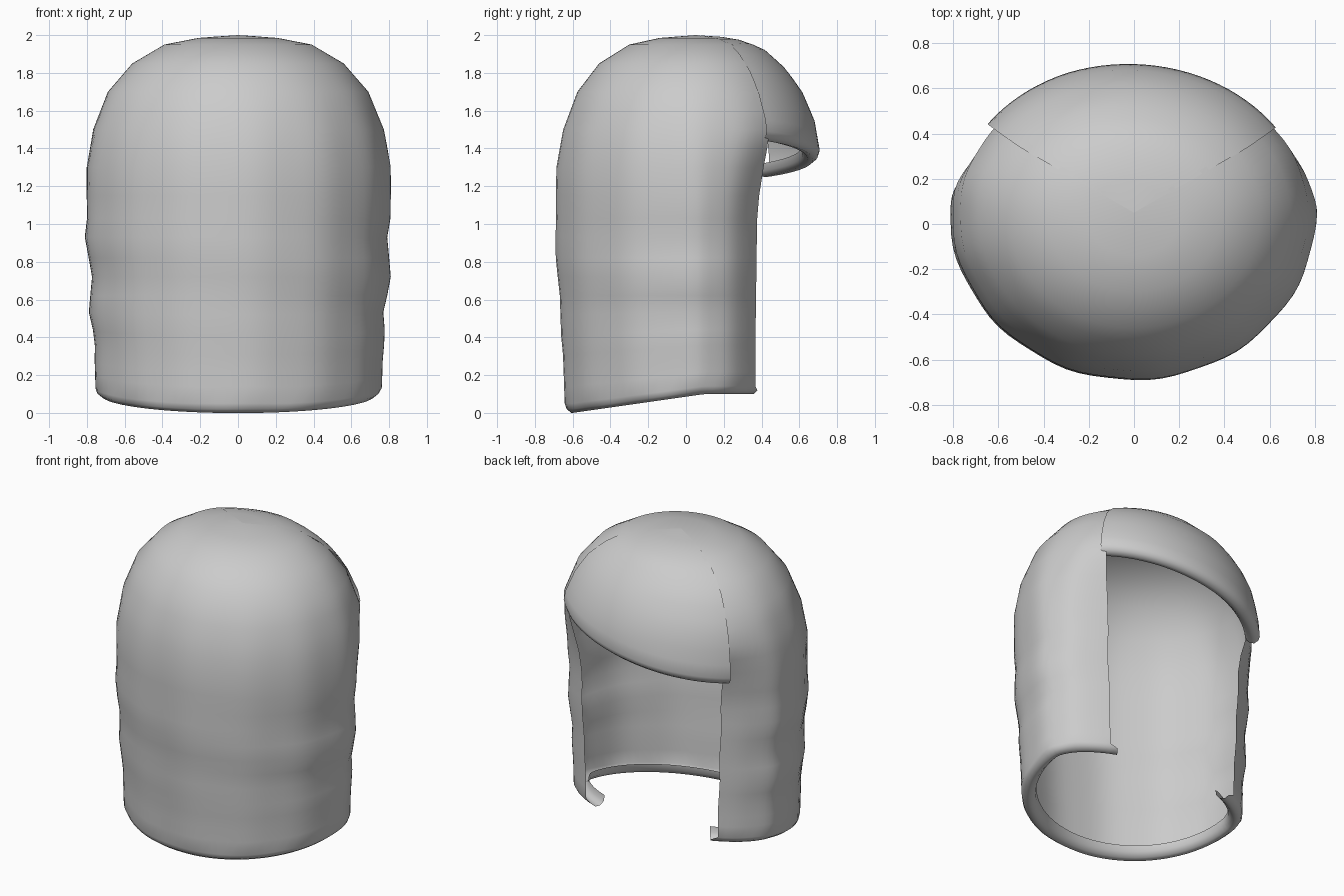
import bpy, bmesh
from math import sin, cos, radians, pi

if "Cube" in bpy.data.objects:
    bpy.data.objects.remove(bpy.data.objects["Cube"])

YC = .05   # the widest section lies slightly toward +y
# profile rows: z, half width in x, depth to -y, depth to +y, opening edge angle
PROFILE = [
    (0.00, .757, .64, .47, 49), (0.30, .765, .65, .47, 49), (0.60, .785, .67, .475, 49),
    (0.90, .80, .69, .48, 49), (1.10, .805, .69, .485, 49), (1.30, .805, .685, .56, 45),
    (1.50, .77, .65, .675, 39), (1.70, .69, .575, .605, 38), (1.85, .56, .46, .50, 38),
    (1.95, .39, .30, .37, 38), (1.985, .21, .14, .24, 38), (2.00, 0, -.05, .05, 38)]
# fringe rows: z, half width in x, depth to +y
FRINGE = [(1.2, .80, .72), (1.35, .80, .715), (1.55, .765, .68), (1.70, .70, .615), (1.82, .61, .53),
          (1.92, .47, .42), (1.97, .33, .31), (1.99, .19, .20), (2.0, 0, .05)]
# rolled lip below each hem: inward distance, height above the lowest point
LIP = [(.095, .07), (.09, .03), (.065, .004), (.035, 0), (.01, .02)]


def sample(table, z):
    z = max(table[0][0], min(table[-1][0], z))
    for a, b in zip(table, table[1:]):
        if z <= b[0]:
            f = (z - a[0]) / (b[0] - a[0])
            return [p + (q - p) * f for p, q in zip(a, b)]


def sheet(name, rows, cols, point):
    """Smooth grid surface from point(row, 0..1)."""
    bm = bmesh.new()
    grid = [[bm.verts.new(point(r, c / cols)) for c in range(cols + 1)] for r in rows]
    for lo, hi in zip(grid, grid[1:]):
        for c in range(cols):
            bm.faces.new((lo[c], lo[c + 1], hi[c + 1], hi[c]))
    bmesh.ops.remove_doubles(bm, verts=bm.verts, dist=1e-4)
    for f in bm.faces:
        f.smooth = True
    me = bpy.data.meshes.new(name)
    bm.to_mesh(me)
    bm.free()
    ob = bpy.data.objects.new(name, me)
    bpy.context.collection.objects.link(ob)
    return ob


# long hair shell, open toward +y
def shell_point(row, u):
    lip = isinstance(row, tuple)
    z = 0.05 if lip else row
    _, rx, rf, rb, edge = sample(PROFILE, z)
    if lip:
        rx, rf, rb = rx - row[0], rf - row[0], rb - row[0]
        edge += 4                      # lip ends poke out as small tabs
    t = radians(-180 - edge + u * (180 + 2 * edge))
    x, y = rx * cos(t), YC + ((rb - YC) if sin(t) > 0 else (rf + YC)) * sin(t)
    hem = .1 * min(1, max(0, (y + .6) / .7))
    if lip:
        return x, y, hem + row[1]
    k = 1
    # soft waves in the lower half, stronger toward the sides
    if .25 < z < 1.08:
        peak = .93 - (x / .8 + 1) * .105
        fade = min(1, (z - .25) / .2, (1.08 - z) / .1)
        k += (.006 + .012 * cos(t) ** 4) * cos(2 * pi * (z - peak) / .41) * fade
    # shallow vertical locks
    if z < 1.8:
        k += .005 * cos(13 * t) * min(1, (1.8 - z) / .4)
    return x * k, (y * k if y < 0 else y), z + hem * max(0, 1 - z / .6)


shell_rows = LIP + [.05, .14, .22, .31, .41, .52, .62, .72, .82, .93, 1.03, 1.15, 1.3, 1.4, 1.5,
                    1.6, 1.7, 1.78, 1.85, 1.9, 1.95, 1.985, 2.0]
sheet("long_hair_shell", shell_rows, 64, shell_point)


# slanted fringe over the opening
def fringe_point(row, u):
    t = radians(36 + 108 * u)
    low = 1.345 + .15 * .8 * cos(t)
    lip = isinstance(row, tuple)
    z = low + row[1] if lip else low + .05 + (1.95 - low) * row
    if not lip and row == 1:
        z = 2.0
    _, rx, ry = sample(FRINGE, low + .05 if lip else z)
    inset = row[0] if lip else 0
    return (rx - inset) * cos(t), YC + (ry - YC - inset) * sin(t), z


fringe_rows = LIP + [0, .12, .25, .38, .5, .62, .72, .8, .87, .92, .96, .985, 1]
sheet("fringe", fringe_rows, 30, fringe_point)
